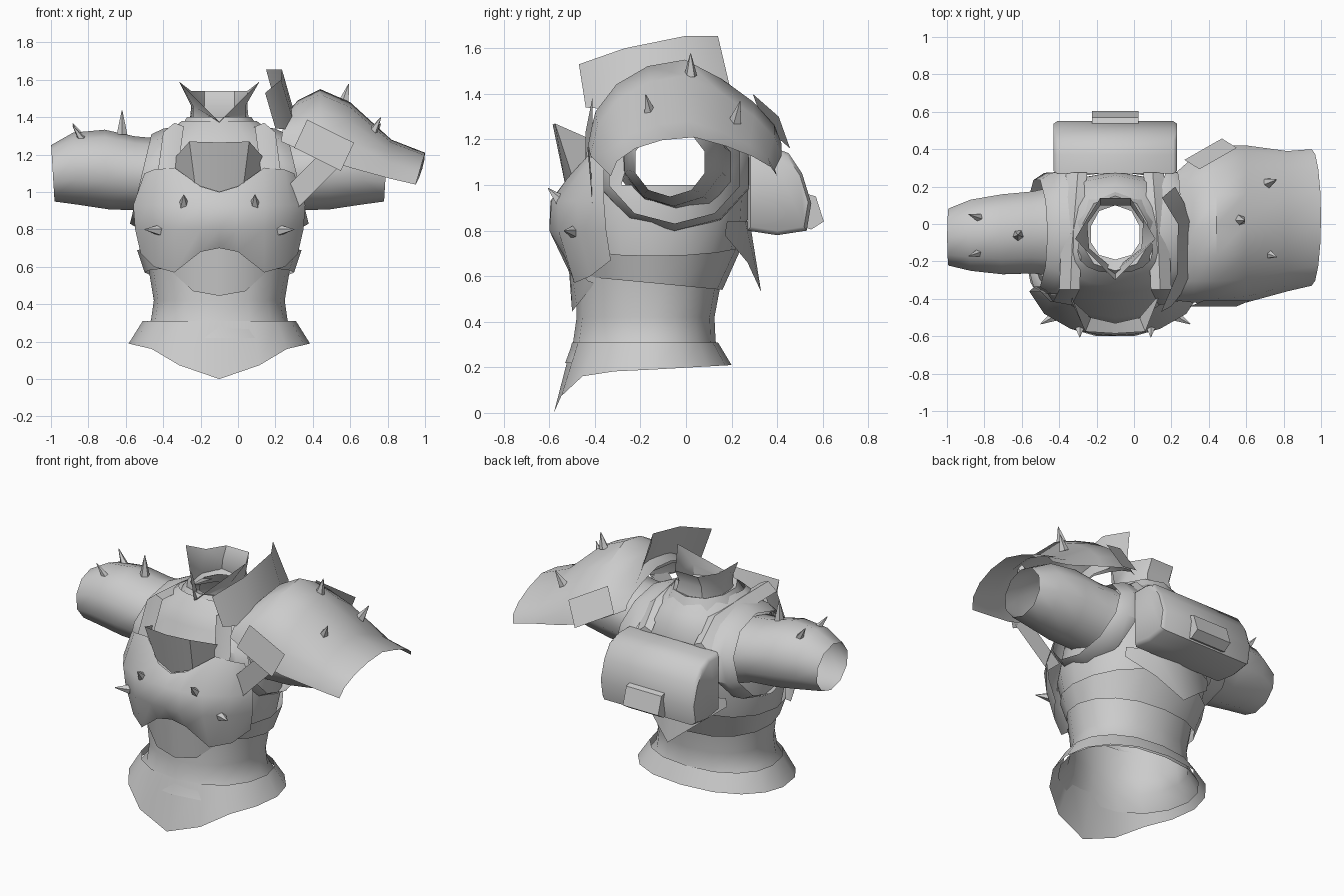
import bpy, bmesh, math
from mathutils import Vector, Matrix

if "Cube" in bpy.data.objects:
    bpy.data.objects.remove(bpy.data.objects["Cube"])

CX = -0.1  # body midline
grey = bpy.data.materials.new("plain grey")
grey.use_nodes = True
grey.diffuse_color = (0.6, 0.6, 0.6, 1)
grey.node_tree.nodes["Principled BSDF"].inputs["Base Color"].default_value = (0.6, 0.6, 0.6, 1)


def finish(name, bm, angle=40):
    bmesh.ops.recalc_face_normals(bm, faces=bm.faces)
    mesh = bpy.data.meshes.new(name)
    bm.to_mesh(mesh)
    bm.free()
    mesh.materials.append(grey)
    ob = bpy.data.objects.new(name, mesh)
    bpy.context.collection.objects.link(ob)
    bpy.ops.object.select_all(action='DESELECT')
    ob.select_set(True)
    bpy.context.view_layer.objects.active = ob
    bpy.ops.object.shade_smooth_by_angle(angle=math.radians(angle))


def loft(name, rings, closed=True, caps=False, hole=None, angle=40):
    bm = bmesh.new()
    rows = [[bm.verts.new(p) for p in r] for r in rings]
    n = len(rows[0])
    for a, b in zip(rows, rows[1:]):
        for i in range(n if closed else n - 1):
            j = (i + 1) % n
            bm.faces.new((a[i], a[j], b[j], b[i]))
    if caps:
        bm.faces.new(rows[0])
        bm.faces.new(rows[-1])
    if hole:
        gone = [f for f in bm.faces if hole(f.calc_center_median())]
        bmesh.ops.delete(bm, geom=gone, context='FACES')
    finish(name, bm, angle)


def section(z, rx, front, back, n=16, yc=-0.15, drop=None):
    # egg-shaped body section, first point at the front
    pts = []
    for i in range(n):
        t = 2 * math.pi * i / n
        c, s = math.cos(t), math.sin(t)
        y = yc + (front - yc) * c if c > 0 else yc - (back - yc) * c
        pts.append((CX + rx * math.copysign(abs(s) ** 0.85, s), y, z + (drop(t) if drop else 0)))
    return pts


def mirrored(points):
    # half row from the midline outward -> full row around the body midline
    left = [(CX - u, y, z) for u, y, z in reversed(points) if u > 0]
    return left + [(CX + u, y, z) for u, y, z in points]


def spike(name, base, direction, length=0.1, r=0.03):
    bm = bmesh.new()
    bmesh.ops.create_cone(bm, cap_ends=True, segments=5, radius1=r, radius2=0.002, depth=length)
    d = Vector(direction).normalized()
    rot = d.to_track_quat('Z', 'Y').to_matrix().to_4x4()
    bm.transform(Matrix.Translation(Vector(base) + d * length * 0.4) @ rot)
    finish(name, bm, 30)


# Skirt with pointed front hem
def hem(t):
    c = math.cos(t)
    return 0.02 - 0.02 * c - 0.17 * max(0, c) ** 7


loft("waist_skirt", [section(0.17, 0.485, -0.58, 0.2, drop=hem),
                     section(0.31, 0.41, -0.5, 0.14)])

# Layered torso shells, the belly flaring down inside the skirt
loft("belly", [section(0.22, 0.44, -0.53, 0.165), section(0.315, 0.365, -0.495, 0.13),
               section(0.42, 0.35, -0.48, 0.125), section(0.66, 0.39, -0.48, 0.17)])
loft("rib_band", [section(0.57, 0.4, -0.47, 0.16, drop=lambda t: 0.03 * math.cos(t)),
                  section(0.74, 0.44, -0.5, 0.25, drop=lambda t: -0.05 * abs(math.sin(t)))])


def armhole(c):
    return abs(c.x - CX) > 0.25 and -0.31 < c.y < 0.2 and 0.97 < c.z < 1.26


loft("upper_torso", [section(z, *r) for z, *r in (
    (0.64, 0.405, -0.48, 0.2), (0.85, 0.44, -0.54, 0.27), (1.0, 0.42, -0.5, 0.28),
    (1.13, 0.4, -0.41, 0.28), (1.24, 0.36, -0.37, 0.26), (1.31, 0.29, -0.33, 0.21),
    (1.38, 0.2, -0.26, 0.14))], hole=armhole)

# Breastplate with arched belly and neck cutouts
rows = [((0, -0.53, 0.7), (0.1, -0.53, 0.68), (0.24, -0.49, 0.57), (0.35, -0.42, 0.6), (0.42, -0.33, 0.67)),
        ((0, -0.6, 0.8), (0.1, -0.6, 0.8), (0.24, -0.56, 0.8), (0.37, -0.47, 0.8), (0.45, -0.35, 0.8)),
        ((0, -0.595, 0.93), (0.1, -0.59, 0.93), (0.24, -0.56, 0.93), (0.38, -0.48, 0.93), (0.46, -0.36, 0.93)),
        ((0, -0.54, 1.0), (0.1, -0.52, 1.03), (0.24, -0.43, 1.13), (0.35, -0.41, 1.12), (0.4, -0.36, 1.1))]
loft("breastplate", [mirrored(r) for r in rows], closed=False)
loft("belly_plate", [mirrored([(0, -0.5, 0.445), (0.14, -0.48, 0.47), (0.25, -0.4, 0.57)]),
                     mirrored([(0, -0.52, 0.71), (0.12, -0.51, 0.68), (0.25, -0.43, 0.58)])],
     closed=False)

# Flared throat guard
loft("throat_guard", [mirrored([(0, -0.53, 1.0), (0.13, -0.5, 1.04), (0.24, -0.4, 1.12)]),
                      mirrored([(0, -0.585, 1.265), (0.16, -0.575, 1.27), (0.24, -0.37, 1.18)])],
     closed=False)

# Collar with two raised points
loft("collar", [mirrored([(0, -0.24, 1.36), (0.14, -0.14, 1.37), (0.16, 0, 1.36), (0.1, 0.12, 1.36)]),
                mirrored([(0, -0.25, 1.37), (0.14, -0.13, 1.46), (0.15, 0, 1.46), (0.08, 0.1, 1.46)]),
                mirrored([(0, -0.3, 1.375), (0.215, -0.08, 1.59), (0.15, 0.03, 1.54), (0.08, 0.14, 1.54)])])
loft("collar_base", [section(1.28, 0.26, -0.32, 0.2, 10, -0.06),
                     section(1.4, 0.18, -0.25, 0.15, 10, -0.06),
                     section(1.38, 0.135, -0.19, 0.1, 10, -0.06)])


def arm_ring(side, yc, ry, zc, rz, offset):
    # ring around an arm; offset gives the distance from the midline at each height
    ring = []
    for i in range(10):
        t = 2 * math.pi * i / 10 + math.pi / 10
        z = zc + rz * 1.04 * math.sin(t)
        ring.append((CX + side * offset(z), yc + ry * math.cos(t), z))
    return ring


# Sleeves, shoulder straps and chest spikes on both sides
for side, word in ((-1, "right"), (1, "left")):
    loft(word + "_sleeve", [
        arm_ring(side, yc, ry, zc, rz, lambda z: off + 0.06 * (z - zc))
        for off, yc, ry, zc, rz in (
            (0.33, -0.04, 0.25, 1.08, 0.2), (0.44, -0.045, 0.23, 1.1, 0.19),
            (0.6, -0.055, 0.225, 1.12, 0.205), (0.77, -0.06, 0.2, 1.125, 0.185),
            (0.89, -0.07, 0.16, 1.1, 0.145))], angle=50)
    loft(word + "_armhole_band", [
        arm_ring(side, -0.05, ry, 1.07, rz, lambda z: off - 0.24 * (z - 1.07))
        for off, ry, rz in ((0.29, 0.345, 0.265), (0.36, 0.34, 0.26), (0.42, 0.3, 0.23))])
    path = ((0.28, -0.43, 1.08), (0.26, -0.39, 1.22), (0.24, -0.35, 1.37), (0.23, -0.1, 1.36),
            (0.21, 0.15, 1.33), (0.2, 0.275, 1.2), (0.22, 0.285, 1.0))
    loft(word + "_shoulder_strap",
         [[(CX + side * (u + w), y, z - d) for w, d in ((-0.05, 0.02), (0, 0), (0.06, 0.05))]
          for u, y, z in path], closed=False)
    spike(word + "_upper_chest_spike", (CX + side * 0.19, -0.555, 0.935), (0, -0.5, 0.5), 0.08)
    spike(word + "_lower_chest_spike", (CX + side * 0.33, -0.495, 0.795), (side * 0.7, -0.4, 0.05), 0.09)

# Right shoulder spikes
for base, d in (((-0.62, -0.06, 1.32), (0, 0, 1)), ((-0.82, 0.03, 1.27), (-0.6, 0.2, 0.9)),
                ((-0.82, -0.15, 1.26), (-0.6, -0.2, 0.9))):
    spike("right_shoulder_spike", base, d, 0.13)

# Large arched pauldron over the left shoulder, fuller in front than behind
rings = []
for x, y0, y1, low, top, tuck in ((0.25, -0.41, 0.28, 1.27, 1.41, -0.02), (0.32, -0.42, 0.36, 1.23, 1.49, 0),
                                  (0.44, -0.43, 0.42, 1.18, 1.55, 0), (0.6, -0.42, 0.42, 1.13, 1.48, 0),
                                  (0.82, -0.36, 0.39, 1.07, 1.28, 0), (1.0, -0.33, 0.4, 1.04, 1.21, -0.05)):
    arc = []
    for i in range(9):
        c, s = math.cos(math.pi * i / 8), math.sin(math.pi * i / 8)
        h = s if c > 0 else (s + 1 + c) / 2
        arc.append((x + tuck * (1 - s), (y0 + y1) / 2 - (y1 - y0) / 2 * c, low + (top - low) * h))
    rings.append(arc)
loft("left_pauldron", rings, closed=False)
for base, d in (((0.57, 0.02, 1.49), (0.25, 0, 1)), ((0.72, 0.22, 1.29), (0.5, 0.2, 0.9)),
                ((0.72, -0.16, 1.32), (0.5, -0.2, 0.9))):
    spike("pauldron_spike", base, d, 0.1)

# Upright neck guard on the pauldron
loft("neck_guard", [[(0.2, -0.44, 1.34), (0.31, -0.3, 1.33), (0.32, 0.02, 1.36), (0.22, 0.2, 1.4)],
                    [(0.145, -0.47, 1.53), (0.23, -0.27, 1.6), (0.235, 0, 1.655), (0.15, 0.14, 1.655)]],
     closed=False)


def plate(name, centre, half_long, half_short):
    # flat rectangle from its centre and two half axes
    c, a, b = Vector(centre), Vector(half_long), Vector(half_short)
    loft(name, [[c - a - b, c - a + b], [c + a - b, c + a + b]], closed=False)


# Pauldron buckles and hanging strap
plate("front_buckle", (0.46, -0.425, 1.25), (0.125, 0, -0.062), (0.035, 0.015, 0.075))
plate("back_buckle", (0.41, 0.375, 1.28), (0.1, 0.057, -0.05), (0.04, -0.025, 0.07))
plate("front_strap", (0.38, -0.42, 1.06), (0.115, -0.01, 0.115), (0.045, 0, -0.04))

# Rolled back pack with small pouch
profile = ((0.27, 1.17), (0.37, 1.17), (0.45, 1.14), (0.51, 1.05), (0.55, 0.92),
           (0.53, 0.8), (0.4, 0.78), (0.27, 0.8))


def inset(k):
    return [(0.41 + (y - 0.41) * k, 0.97 + (z - 0.97) * k) for y, z in profile]


loft("back_pack", [[(CX + u, y, z) for y, z in inset(k)] for u, k in
                   ((-0.33, 0.9), (-0.31, 1), (0.31, 1), (0.33, 0.9))], caps=True, angle=50)
pouch = ((0.5, 0.97), (0.57, 0.95), (0.605, 0.84), (0.55, 0.805), (0.5, 0.82))
loft("pack_pouch", [[(CX + u, y, z) for y, z in pouch] for u in (-0.125, 0.125)], caps=True)

# Pointed plate below the pack
loft("back_point", [mirrored([(0, 0.33, 0.53), (0.16, 0.27, 0.66), (0.31, 0.17, 0.78)]),
                    mirrored([(0, 0.28, 0.84), (0.16, 0.26, 0.84), (0.31, 0.18, 0.84)])], closed=False)
